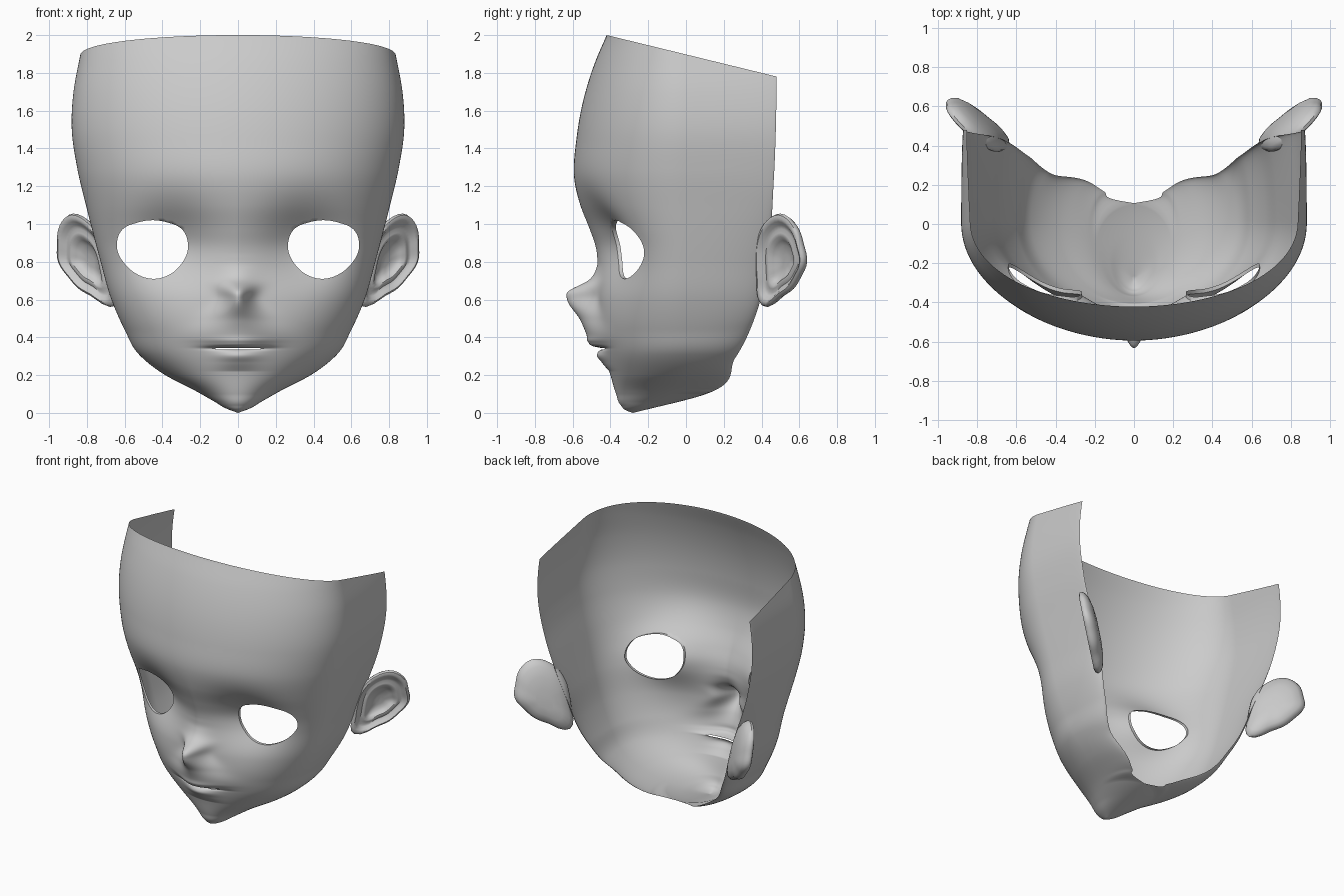
import bpy, bmesh
from math import sin, cos, pi, sqrt, exp, atan2, hypot, radians
from mathutils import Vector

if "Cube" in bpy.data.objects:
    bpy.data.objects.remove(bpy.data.objects["Cube"])

grey = bpy.data.materials.new("plain grey")
grey.use_nodes = True
grey.diffuse_color = (0.6, 0.6, 0.6, 1)
grey.node_tree.nodes["Principled BSDF"].inputs["Base Color"].default_value = grey.diffuse_color


def curve(*knots):
    """Smooth curve through (position, value) knots."""
    xs, ys = zip(*knots)
    n = len(xs)
    gap = [b - a for a, b in zip(xs, xs[1:])]
    sec = [(ys[i + 1] - ys[i]) / gap[i] for i in range(n - 1)]
    tan = [sec[0]]
    for i in range(1, n - 1):
        tan.append((gap[i - 1] * sec[i] + gap[i] * sec[i - 1]) / (gap[i - 1] + gap[i]))
    tan.append(sec[-1])

    def value(x):
        x = min(max(x, xs[0]), xs[-1])
        i = 0
        while i < n - 2 and x > xs[i + 1]:
            i += 1
        h = gap[i]
        t = (x - xs[i]) / h
        return (ys[i] * (1 + 2 * t) * (1 - t) ** 2 + tan[i] * h * t * (1 - t) ** 2
                + ys[i + 1] * t * t * (3 - 2 * t) + tan[i + 1] * h * t * t * (t - 1))
    return value


def outline(radii):
    """Closed outline: radius by angle, from evenly spaced radii."""
    n = len(radii)
    f = curve(*[(i * 2 * pi / n, radii[i % n]) for i in range(-2, n + 3)])
    return lambda angle: f(angle % (2 * pi))


def finish(name, bm):
    mesh = bpy.data.meshes.new(name)
    bm.to_mesh(mesh)
    bm.free()
    mesh.materials.append(grey)
    ob = bpy.data.objects.new(name, mesh)
    bpy.context.collection.objects.link(ob)
    mirror = ob.modifiers.new("mirror", 'MIRROR')
    mirror.merge_threshold = 0.0005
    bpy.ops.object.select_all(action='DESELECT')
    ob.select_set(True)
    bpy.context.view_layer.objects.active = ob
    bpy.ops.object.shade_smooth_by_angle(angle=radians(50))


# Head shape by height: half width, front depth, widest depth, back edge
width = curve((0, 0), (.02, .055), (.06, .125), (.115, .222), (.2, .385), (.31, .525), (.44, .6),
              (.6, .67), (.81, .73), (1.08, .8), (1.29, .85), (1.5, .88), (1.69, .872),
              (1.87, .84), (2.01, .81))
front = curve((0, -.28), (.01, -.31), (.04, -.345), (.1, -.37), (.2, -.4), (.3, -.43),
              (.45, -.465), (.6, -.472), (.8, -.472), (.88, -.485), (.97, -.515), (1.1, -.562),
              (1.24, -.592), (1.45, -.58), (1.67, -.54), (1.86, -.48), (2, -.42))
middle = curve((0, -.28), (.05, -.2), (.1, -.1), (.2, -.01), (.31, .01), (.6, .01), (2, 0))
back_x = curve((0, 0), (.1, 0), (.105, .08), (.125, .15), (.165, .235), (.27, .405), (.46, .54),
               (.8, .67), (1.24, .825), (1.5, .868), (1.78, .85), (2, .8))
back_y = curve((0, -.28), (.1, .106), (.29, .26), (.535, .375), (.8, .43), (1.24, .465), (1.78, .48), (2, .48))
# Nose and lips: how far they stand out on the centre line, and how broad they are
relief = curve((.22, 0), (.265, -.024), (.31, -.038), (.33, -.02), (.341, 0), (.352, -.045), (.375, -.068),
               (.41, -.068), (.49, -.09), (.6, -.158), (.635, -.16), (.705, -.045), (.77, -.008), (.84, 0))
breadth = curve((.22, .12), (.33, .12), (.4, .17), (.5, .12), (.61, .065), (.7, .09))


def front_y(x, z):
    w, m = width(z), middle(z)
    y = m + (front(z) - m) * sqrt(max(0, 1 - (x / w) ** 2)) if w > 0 else m
    y += relief(z) * exp(-(x / breadth(z)) ** 2)
    return y + .105 * exp(-((x - .36) / .22) ** 2 - ((z - .9) / .2) ** 2)


# Face shell: rows by height, columns from the nose line round to the back edge
bm = bmesh.new()
heights = [i * .004 for i in range(99)] + [i * .012 for i in range(33, 168)]
FRONT, SIDE = 72, 16
grid = []
for z in heights:
    w, m = width(z), middle(z)
    ex, ey = min(w, max(0, back_x(z))) if z > .1 else 0, back_y(z)
    row = []
    for j in range(FRONT + 1):
        x = w * sin(j / FRONT * pi / 2)
        row.append(bm.verts.new((x, front_y(x, z), z)))
    for j in range(1, SIDE + 1):
        s = j / SIDE * pi / 2
        row.append(bm.verts.new((ex + (w - ex) * cos(s), m + (ey - m) * sin(s), z)))
    grid.append(row)
for low, high in zip(grid, grid[1:]):
    for j in range(FRONT + SIDE):
        bm.faces.new((low[j], low[j + 1], high[j + 1], high[j]))

# Eye opening and mouth slit
EYE_X, EYE_Z = .455, .87
eye = outline([.185, .188, .158, .15, .16, .19, .19, .174, .165, .16, .157, .165])


def in_eye(p):
    dx, dz = p.x - EYE_X, p.z - EYE_Z
    return p.y < .1 and hypot(dx, dz) < eye(atan2(dz, dx))


def in_mouth(p):
    return p.y < 0 and p.x < .12 and .336 < p.z < .344


doomed = [f for f in bm.faces if in_eye(f.calc_center_median()) or in_mouth(f.calc_center_median())]
bmesh.ops.delete(bm, geom=doomed, context='FACES')
rim = [e for e in bm.edges if e.is_boundary and e.verts[0].co.y < 0
       and all(hypot(v.co.x - EYE_X, v.co.z - EYE_Z) < .24 for v in e.verts)]
for v in {v for e in rim for v in e.verts}:
    a = atan2(v.co.z - EYE_Z, v.co.x - EYE_X)
    x, z = EYE_X + eye(a) * cos(a), EYE_Z + eye(a) * sin(a)
    v.co = (x, front_y(x, z), z)
turned = bmesh.ops.extrude_edge_only(bm, edges=rim)["geom"]
for v in turned:
    if isinstance(v, bmesh.types.BMVert):
        v.co.y += .02

# Sloping cut across the top
bmesh.ops.bisect_plane(bm, geom=bm.verts[:] + bm.edges[:] + bm.faces[:], plane_co=(0, -.42, 2),
                       plane_no=Vector((0, .244, 1)).normalized(), clear_outer=True)
bmesh.ops.remove_doubles(bm, verts=bm.verts, dist=.0002)
finish("face_shell", bm)

# Ears: rings from the middle of the back, over the rim, into the hollow
ear = outline([.19, .19, .225, .255, .235, .2, .18, .2, .27, .19, .17, .165])
along, out = Vector((.72, .69, 0)), Vector((.69, -.72, 0))
rings = [(.3, -.06), (.6, -.052), (.85, -.035), (.96, -.015), (1, .005), (.97, .022), (.9, .028),
         (.83, .02), (.76, .004), (.68, -.002), (.6, .006), (.52, .004), (.44, -.015), (.34, -.03), (.15, -.036)]
SEG = 48
bm = bmesh.new()
loops = []
for scale, lift in rings:
    loop = []
    for k in range(SEG):
        a = k * 2 * pi / SEG
        r = ear(a) * scale
        p = Vector((.805, .505, .8)) + along * r * cos(a) + out * lift
        p += Vector((.25, 0, 1)) * r * sin(a)
        loop.append(bm.verts.new(p))
    loops.append(loop)
for a, b in zip(loops, loops[1:]):
    for k in range(SEG):
        n = (k + 1) % SEG
        bm.faces.new((a[k], a[n], b[n], b[k]))
bm.faces.new(loops[0])
bm.faces.new(loops[-1])
bmesh.ops.recalc_face_normals(bm, faces=bm.faces)
finish("ears", bm)
